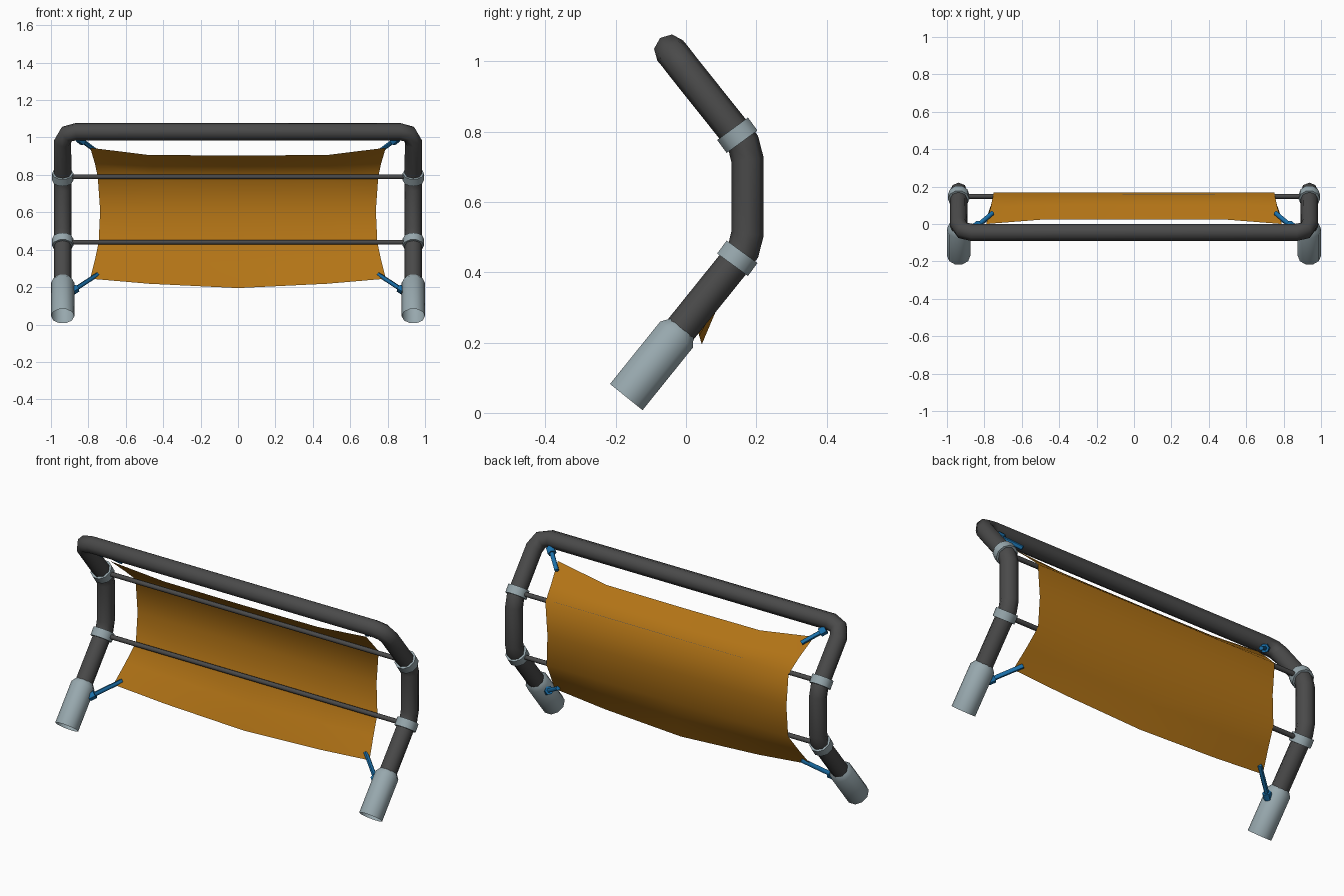
import bpy, bmesh, math
from mathutils import Vector

if "Cube" in bpy.data.objects:
    bpy.data.objects.remove(bpy.data.objects["Cube"], do_unlink=True)


def material(name, r, g, b):
    m = bpy.data.materials.new(name)
    m.use_nodes = True
    m.diffuse_color = (r, g, b, 1)
    m.node_tree.nodes["Principled BSDF"].inputs["Base Color"].default_value = (r, g, b, 1)
    return m


DARK = material("dark grey metal", 0.068, 0.068, 0.068)
STEEL = material("pale blue grey metal", 0.31, 0.39, 0.42)
FABRIC = material("orange fabric", 0.45, 0.175, 0.008)
BLUE = material("blue strap", 0.01, 0.16, 0.40)


def smooth(obj, angle):
    bpy.ops.object.select_all(action='DESELECT')
    obj.select_set(True)
    bpy.context.view_layer.objects.active = obj
    if obj.type == 'CURVE':
        bpy.ops.object.convert(target='MESH')
        obj = bpy.context.view_layer.objects.active
    bpy.ops.object.shade_smooth_by_angle(angle=math.radians(angle))


def pipe(name, points, radius, mat, sides=8, scales=None, caps=True):
    """Round pipe swept along a path, with optional thickness per point."""
    curve = bpy.data.curves.new(name, 'CURVE')
    curve.dimensions = '3D'
    curve.bevel_depth = radius
    curve.bevel_resolution = (sides - 4) // 2
    curve.use_fill_caps = caps
    spline = curve.splines.new('POLY')
    spline.points.add(len(points) - 1)
    for i, p in enumerate(points):
        spline.points[i].co = (*p, 1)
        spline.points[i].radius = scales[i] if scales else 1
    curve.materials.append(mat)
    obj = bpy.data.objects.new(name, curve)
    bpy.context.collection.objects.link(obj)
    smooth(obj, 60)


SIDE_X = 0.9375
foot = Vector((0, -0.17, 0.045))
foot_dir = Vector((0, 0.627, 0.779))

# Bent tube frame: one leg, its mirror, and the top bar between them
leg = [(SIDE_X, *(foot + foot_dir * 0.15).yz),
       (SIDE_X, 0.135, 0.424), (SIDE_X, 0.163, 0.462), (SIDE_X, 0.175, 0.51),
       (SIDE_X, 0.175, 0.72), (SIDE_X, 0.163, 0.768), (SIDE_X, 0.135, 0.805),
       (SIDE_X, -0.003, 0.978), (0.917, -0.034, 1.018), (0.865, -0.045, 1.031)]
pipe("tube_frame", leg + [(-x, y, z) for x, y, z in reversed(leg)], 0.0465, DARK)

# Cross rods that hold the fabric folds
rods = {"lower": 0.44, "upper": 0.79}
for level, z in rods.items():
    pipe(level + "_cross_rod", [(-0.97, 0.148, z), (0.97, 0.148, z)], 0.013, DARK)

for side, s in (("left", 1), ("right", -1)):
    # Open-ended sockets with a chamfered collar
    base = foot + Vector((s * SIDE_X, 0, 0))
    pipe(side + "_socket", [base + foot_dir * t for t in (0, 0.228, 0.252)],
         0.0625, STEEL, 10, (1, 1, 0.72), caps=False)

    # Clamp rings at the tube bends
    for level, z in rods.items():
        lean = 1 if level == "lower" else -1
        half = Vector((0, lean * 0.0135, 0.0185))
        mid = Vector((s * SIDE_X, 0.146, z))
        pipe(f"{side}_{level}_clamp", [mid - half, mid + half], 0.057, STEEL, 10)

    # Corner straps with their knobs
    ties = {"lower": (Vector((s * 0.75, 0.055, 0.268)), Vector((s * 0.888, -0.045, 0.178))),
            "upper": (Vector((s * 0.755, 0.06, 0.925)), Vector((s * 0.85, -0.02, 0.995)))}
    for level, (a, b) in ties.items():
        pipe(f"{side}_{level}_strap", [a, b], 0.012, BLUE, 6)
        along = (b - a).normalized()
        pipe(f"{side}_{level}_knob", [b - along * 0.035, b], 0.023, BLUE, 6)

# Fabric panel: rows give half width, then y and z at corner, quarter and centre
rows = [(0.79, (0.0, 0.945), (0.025, 0.906), (0.025, 0.904)),
        (0.765, (0.095, 0.86), (0.1, 0.846), (0.1, 0.845)),
        (0.75, (0.168, 0.79), (0.168, 0.79), (0.168, 0.79)),
        (0.737, (0.168, 0.61), (0.168, 0.61), (0.168, 0.61)),
        (0.745, (0.164, 0.44), (0.164, 0.44), (0.164, 0.44)),
        (0.765, (0.1, 0.345), (0.1, 0.335), (0.1, 0.325)),
        (0.79, (0.03, 0.245), (0.038, 0.218), (0.045, 0.195))]
bm = bmesh.new()
grid = []
for width, corner, quarter, centre in rows:
    profile = [(-1, corner), (-0.6, quarter), (0, centre), (0.6, quarter), (1, corner)]
    grid.append([bm.verts.new((f * width, *yz)) for f, yz in profile])
for top, low in zip(grid, grid[1:]):
    for i in range(len(top) - 1):
        bm.faces.new((top[i], low[i], low[i + 1], top[i + 1]))
mesh = bpy.data.meshes.new("fabric_panel")
bm.to_mesh(mesh)
bm.free()
mesh.materials.append(FABRIC)
panel = bpy.data.objects.new("fabric_panel", mesh)
bpy.context.collection.objects.link(panel)
smooth(panel, 60)
